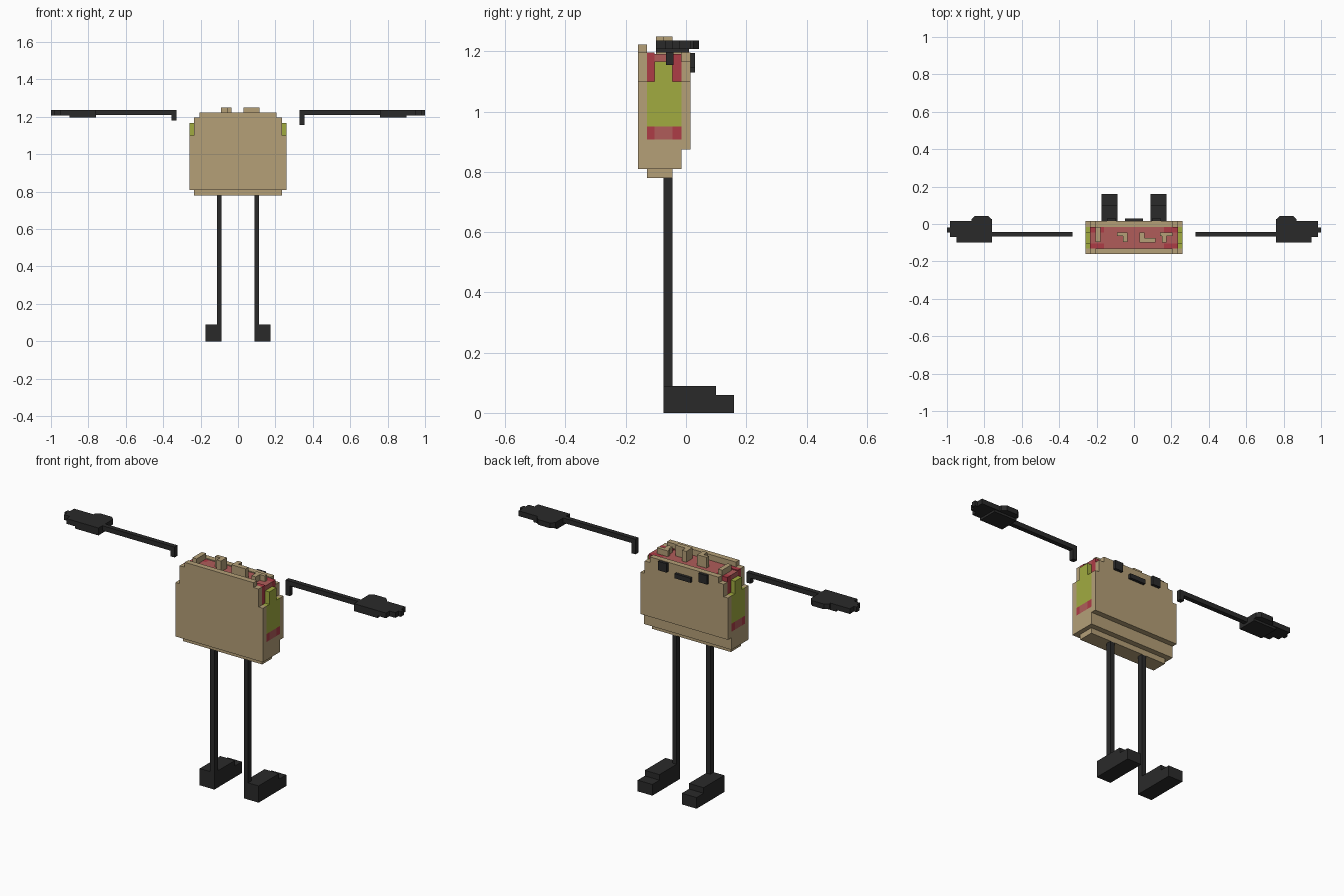
import bpy, bmesh

cube = bpy.data.objects.get("Cube")
if cube:
    bpy.data.objects.remove(cube, do_unlink=True)


def material(name, red, green, blue):
    mat = bpy.data.materials.new(name)
    colour = [(c / 255) ** 2.2 for c in (red, green, blue)] + [1]
    mat.diffuse_color = colour
    mat.use_nodes = True
    for node in mat.node_tree.nodes:
        if node.type == 'BSDF_PRINCIPLED':
            node.inputs["Base Color"].default_value = colour
            node.inputs["Roughness"].default_value = 0.9
    return mat


bread = material("bread tan", 179, 158, 119)
charcoal = material("charcoal", 46, 46, 46)
lettuce = material("lettuce green", 160, 170, 66)
ham = material("ham pink", 174, 93, 90)
tomato = material("tomato red", 172, 62, 72)


def finish(name, bm, mat):
    bmesh.ops.recalc_face_normals(bm, faces=bm.faces)
    mesh = bpy.data.meshes.new(name)
    bm.to_mesh(mesh)
    bm.free()
    mesh.materials.append(mat)
    obj = bpy.data.objects.new(name, mesh)
    bpy.context.collection.objects.link(obj)
    return obj


def boxes(name, mat, *ranges):
    """One object made of boxes, each given as x range, y range, z range."""
    bm = bmesh.new()
    for spans in ranges:
        verts = bmesh.ops.create_cube(bm, size=1)["verts"]
        for v in verts:
            for axis, (low, high) in enumerate(spans):
                v.co[axis] = low if v.co[axis] < 0 else high
    return finish(name, bm, mat)


def prism(name, mat, points, place, low, high):
    """Outline extruded between two depths; place maps (u, v, depth) to xyz."""
    bm = bmesh.new()
    face = bm.faces.new([bm.verts.new(place(u, v, low)) for u, v in points])
    offset = [b - a for a, b in zip(place(0, 0, low), place(0, 0, high))]
    new = bmesh.ops.extrude_face_region(bm, geom=[face], use_keep_orig=True)["geom"]
    bmesh.ops.translate(bm, vec=offset, verts=[g for g in new if isinstance(g, bmesh.types.BMVert)])
    return finish(name, bm, mat)


def bread_slice(name, half, low, high):
    outline = half + [(-x, z) for x, z in reversed(half)]
    prism(name, bread, outline, lambda u, v, d: (u, d, v), low, high)


def both(width):
    return (-width, width)


def span(side, a, b):
    return tuple(sorted((side * a, side * b)))


# Depth layers and widths of the sandwich
front, inner_front, inner_back, back = -.16, -.13, -.015, .015
core_front, core_back = -.105, -.045
wide, narrow = .26, .235
fill = (inner_front, inner_back)
core = (core_front, core_back)

# Bread slices
bread_slice("front_slice",
            [(wide, .81), (wide, 1.1), (narrow, 1.1), (narrow, 1.197), (.205, 1.197), (.205, 1.223)],
            front, inner_front)
bread_slice("back_slice",
            [(wide, .875), (wide, 1.1), (narrow, 1.1), (narrow, 1.167), (.205, 1.167), (.205, 1.197)],
            inner_back, back)
boxes("bottom_crust", bread,
      (both(wide), fill, (.81, .907)),
      (both(narrow), (inner_front, core_back), (.78, .81)))

# Fillings, from the bottom upwards
boxes("ham_layer", ham, (both(wide), core, (.907, .95)))
boxes("tomato_layer", tomato,
      (both(wide), (inner_front, core_front), (.907, .95)),
      (both(wide), (core_back, inner_back), (.907, .95)))
boxes("lettuce_layer", lettuce,
      (both(wide), fill, (.95, 1.1)),
      (both(wide), core, (1.1, 1.167)))
boxes("ham_top", ham,
      (both(narrow), core, (1.167, 1.192)),
      (both(.16), (inner_front, core_front), (1.1, 1.192)),
      (both(.16), (core_back, inner_back), (1.1, 1.192)))
for side, label in ((1, "left"), (-1, "right")):
    boxes(label + "_tomato_corner", tomato,
          (span(side, .16, narrow), (inner_front, core_front), (1.1, 1.197)),
          (span(side, .16, narrow), (core_back, inner_back), (1.1, 1.192)))

# Crumbs lying on top
crumb = (1.192, 1.25)
flat = (1.192, 1.223)
boxes("top_crumbs", bread,
      ((-.205, -.18), (-.095, inner_back), flat),
      ((-.09, -.035), (-.065, core_back), crumb),
      ((-.06, -.035), (-.095, -.065), crumb),
      ((.03, .055), (-.075, core_back), crumb),
      ((.03, .115), (-.1, -.075), crumb),
      ((.14, .205), (-.065, core_back), flat),
      ((.15, .175), (-.1, -.065), flat))

# Face
face = (back, .03)
boxes("mouth", charcoal, (both(.047), face, (1.13, 1.155)))
boxes("eyes", charcoal, *[(span(s, .095, .145), face, (1.147, 1.195)) for s in (-1, 1)])

# Limbs
palm = [(.76, -.1), (.95, -.1), (.95, -.07), (.985, -.07), (.985, -.045), (1, -.045),
        (1, -.02), (.985, -.02), (.985, .015), (.87, .015), (.87, .025), (.85, .043),
        (.78, .043), (.76, .025)]
for side, label, drop in ((1, "left", 1.155), (-1, "right", 1.18)):
    leg_y = (-.075, core_back)
    boxes(label + "_leg", charcoal, (span(side, .088, .113), leg_y, (.09, .78)))
    boxes(label + "_foot", charcoal,
          (span(side, .088, .175), (-.075, .1), (0, .09)),
          (span(side, .088, .175), (.1, .16), (0, .06)))
    arm_y = (-.067, -.042)
    boxes(label + "_arm", charcoal,
          (span(side, .355, .76), arm_y, (1.21, 1.236)),
          (span(side, .33, .355), arm_y, (drop, 1.236)))
    prism(label + "_hand", charcoal, palm,
          lambda u, v, d: (side * u, v, d), 1.208, 1.236)
    boxes(label + "_palm_pad", charcoal, (span(side, .76, .9), (-.1, .01), (1.196, 1.208)))
